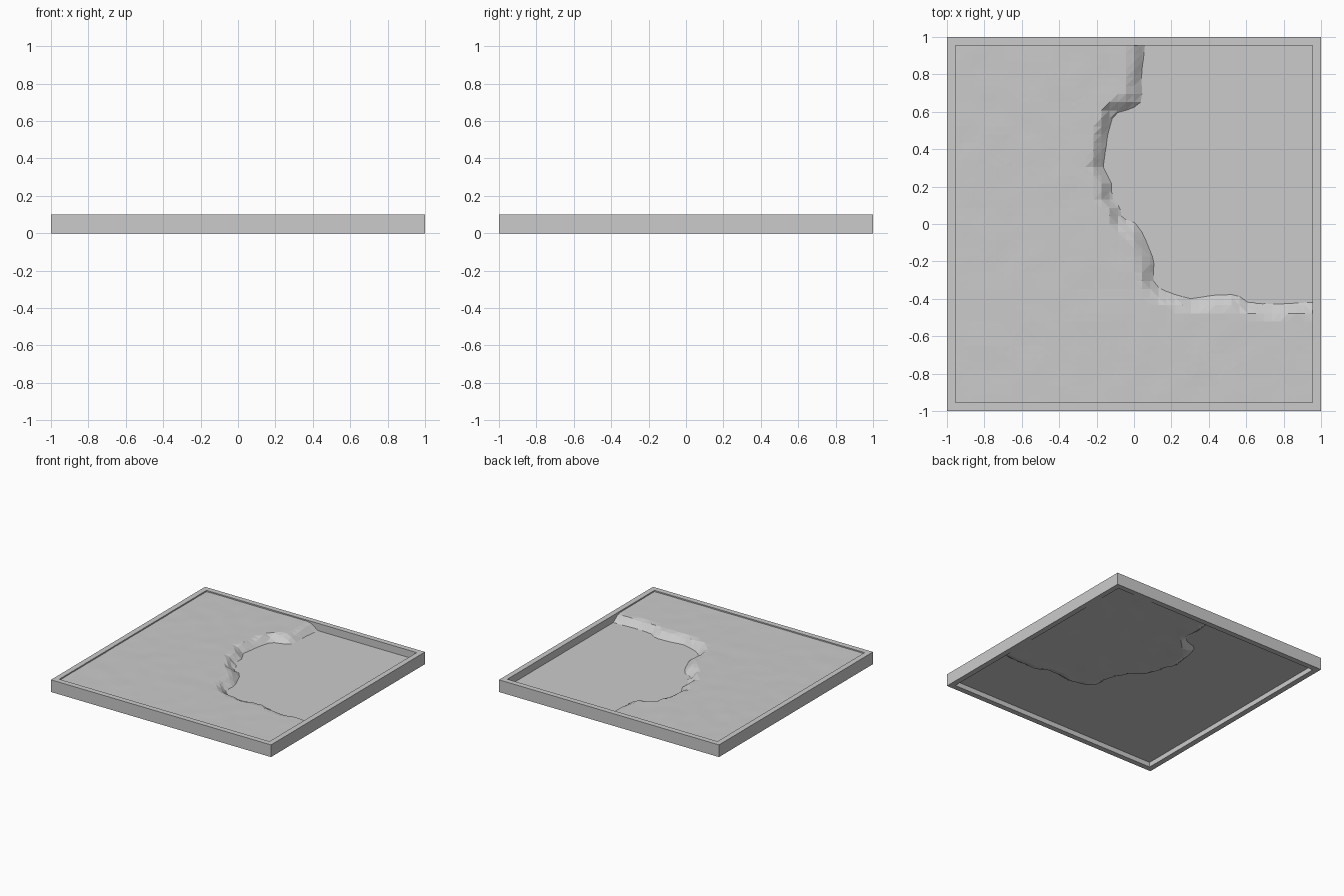
import bpy, bmesh
from mathutils import Vector, noise
from mathutils.geometry import intersect_point_line

if "Cube" in bpy.data.objects:
    bpy.data.objects.remove(bpy.data.objects["Cube"])

INNER, TOP = 0.955, 0.1
PLATEAU, WATER, BED = 0.09, 0.04, 0.006
CELLS = 44

# Shoreline seen from above, from the back wall round to the right wall
SHORE = [Vector(p) for p in [
    (0.06, 1.1), (0.06, 0.95), (0.04, 0.8), (0.045, 0.66), (0.0, 0.62), (-0.11, 0.59),
    (-0.14, 0.48), (-0.165, 0.3), (-0.12, 0.22), (-0.12, 0.13), (-0.08, 0.11),
    (-0.075, 0.04), (-0.03, 0.02), (0.02, 0.0), (0.05, -0.06), (0.11, -0.2),
    (0.1, -0.3), (0.13, -0.34), (0.2, -0.37), (0.3, -0.4), (0.42, -0.38),
    (0.55, -0.375), (0.61, -0.42), (0.75, -0.43), (0.95, -0.42), (1.1, -0.42)]]
BASIN = SHORE + [Vector((1.1, 1.1))]


def finish(name, bm):
    mesh = bpy.data.meshes.new(name)
    bm.to_mesh(mesh)
    bm.free()
    obj = bpy.data.objects.new(name, mesh)
    bpy.context.collection.objects.link(obj)
    return obj


def square(bm, half, z):
    return [bm.verts.new((x * half, y * half, z))
            for x, y in ((-1, -1), (1, -1), (1, 1), (-1, 1))]


def in_basin(p):
    inside = False
    for a, b in zip(BASIN, BASIN[1:] + BASIN[:1]):
        if (a.y > p.y) != (b.y > p.y):
            if p.x < a.x + (p.y - a.y) * (b.x - a.x) / (b.y - a.y):
                inside = not inside
    return inside


def shore_distance(p):
    best = 9.0
    for a, b in zip(SHORE, SHORE[1:]):
        q, t = intersect_point_line(p, a, b)
        q = a.lerp(b, min(max(t, 0), 1))
        best = min(best, (p - q.to_2d()).length)
    return best if in_basin(p) else -best


# Square frame with an open centre
bm = bmesh.new()
rings = [square(bm, 1, 0), square(bm, 1, TOP), square(bm, INNER, TOP), square(bm, INNER, 0)]
for r0, r1 in zip(rings, rings[1:] + rings[:1]):
    for i in range(4):
        j = (i + 1) % 4
        bm.faces.new((r0[i], r0[j], r1[j], r1[i]))
finish("frame", bm)

# Flat water sheet
bm = bmesh.new()
bm.faces.new(square(bm, INNER, WATER))
finish("water", bm)

# Faceted ground: plateau, cliff and submerged bed
bm = bmesh.new()
bmesh.ops.create_grid(bm, x_segments=CELLS, y_segments=CELLS, size=INNER)
for v in bm.verts:
    d = shore_distance(v.co.xy)
    steep = 0.8 + 0.3 * noise.noise(v.co * 9)
    z = min(max(WATER - d * steep, BED), PLATEAU)
    v.co.z = z + 0.002 * noise.noise(v.co * 7 + Vector((3, 5, 1)))
bmesh.ops.triangulate(bm, faces=bm.faces[:])
finish("ground", bm)
